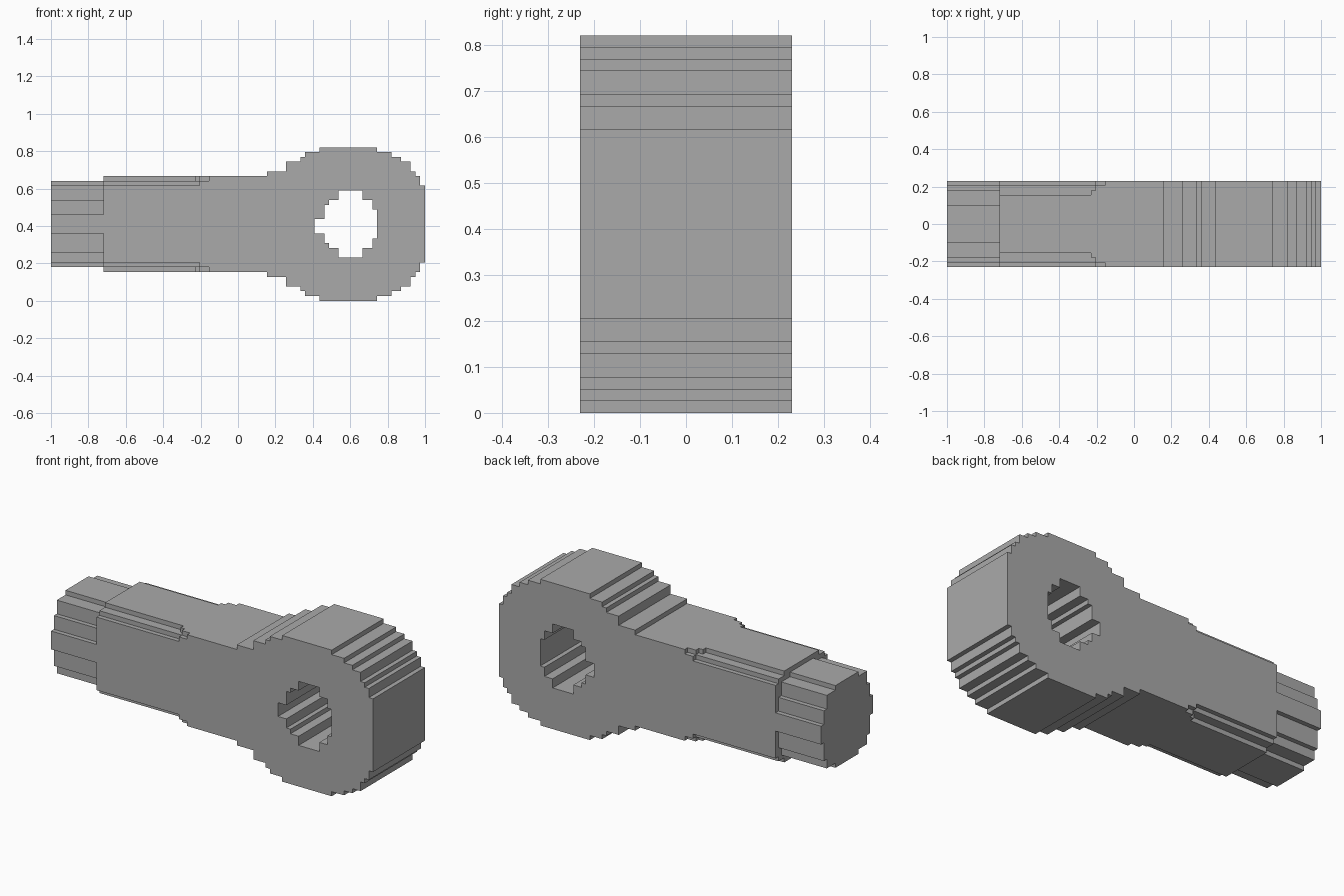
import bpy

default = bpy.data.objects.get("Cube")
if default:
    bpy.data.objects.remove(default, do_unlink=True)

U = 2 / 78          # one block
MID = 16            # centre height in blocks
HALF = 9            # half thickness in blocks

steel = bpy.data.materials.new("plain_grey")
steel.use_nodes = True
grey = (0.4, 0.4, 0.4, 1)
steel.diffuse_color = grey
steel.node_tree.nodes["Principled BSDF"].inputs["Base Color"].default_value = grey


def prism(name, outline, place, low, high):
    """Closed outline extruded between two levels; place maps (a, b, level) to block coordinates."""
    n = len(outline)
    verts = [place(a, b, level) for level in (low, high) for a, b in outline]
    verts = [((x - 39) * U, y * U, z * U) for x, y, z in verts]
    faces = [list(range(n))[::-1], list(range(n, 2 * n))]
    faces += [[i, (i + 1) % n, (i + 1) % n + n, i + n] for i in range(n)]
    mesh = bpy.data.meshes.new(name)
    mesh.from_pydata(verts, [], faces)
    mesh.materials.append(steel)
    obj = bpy.data.objects.new(name, mesh)
    bpy.context.collection.objects.link(obj)
    bpy.context.view_layer.objects.active = obj
    obj.select_set(True)
    bpy.ops.object.mode_set(mode='EDIT')
    bpy.ops.mesh.select_all(action='SELECT')
    bpy.ops.mesh.normals_make_consistent(inside=False)
    bpy.ops.object.mode_set(mode='OBJECT')
    obj.select_set(False)
    return obj


def carve(body, cutter):
    cutter.hide_render = True
    mod = body.modifiers.new("carve", 'BOOLEAN')
    mod.operation = 'DIFFERENCE'
    mod.solver = 'EXACT'
    mod.object = cutter
    bpy.context.view_layer.objects.active = body
    bpy.ops.object.modifier_apply(modifier=mod.name)
    bpy.data.objects.remove(cutter, do_unlink=True)


def side_on(x, z, level):
    return x, level, z


# Rod silhouette: (end of step, half height), mirrored top to bottom
steps = [(11, 9), (45, 10), (49, 11), (52, 13), (53, 14), (56, 15), (68, 16),
         (71, 15), (73, 14), (75, 13), (76, 11), (77, 10), (78, 8)]
upper, start = [], 0
for end, h in steps:
    upper += [(start, MID + h), (end, MID + h)]
    start = end
lower = [(x, 2 * MID - z) for x, z in reversed(upper)]
rod = prism("connecting_rod", upper + lower, side_on, -HALF, HALF)

# Stepped eye through the big end
eye = [(55, 17), (57, 17), (57, 20), (58, 20), (58, 21), (60, 21), (60, 23),
       (65, 23), (65, 21), (67, 21), (67, 19), (68, 19), (68, 13), (67, 13),
       (67, 11), (65, 11), (65, 9), (60, 9), (60, 11), (58, 11), (58, 12),
       (57, 12), (57, 14), (55, 14)]
carve(rod, prism("eye_cutter", eye, side_on, -20, 20))

# Stepped corners: start, end, then (y, height) of each step from the centre line
corners = [(-2, 11, [(4, 8), (7, 5), (8, 2)]),
           (11, 30, [(6, 9), (8, 8)]),
           (30, 31, [(7, 9), (8, 8)]),
           (31, 33, [(8, 9)])]
for x0, x1, stairs in corners:
    for sy in (-1, 1):
        for sz in (-1, 1):
            outline = [(stairs[0][0], 20)]
            for i, (y, h) in enumerate(stairs):
                # the neck's lower side step sits one block further out
                h = 6 if (h == 5 and sz < 0) else h
                after = stairs[i + 1][0] if i + 1 < len(stairs) else 20
                outline += [(y, h), (after, h)]
            outline.append((20, 20))
            carve(rod, prism("corner_cutter", outline,
                             lambda y, h, x: (x, sy * y, MID + sz * h), x0, x1))
